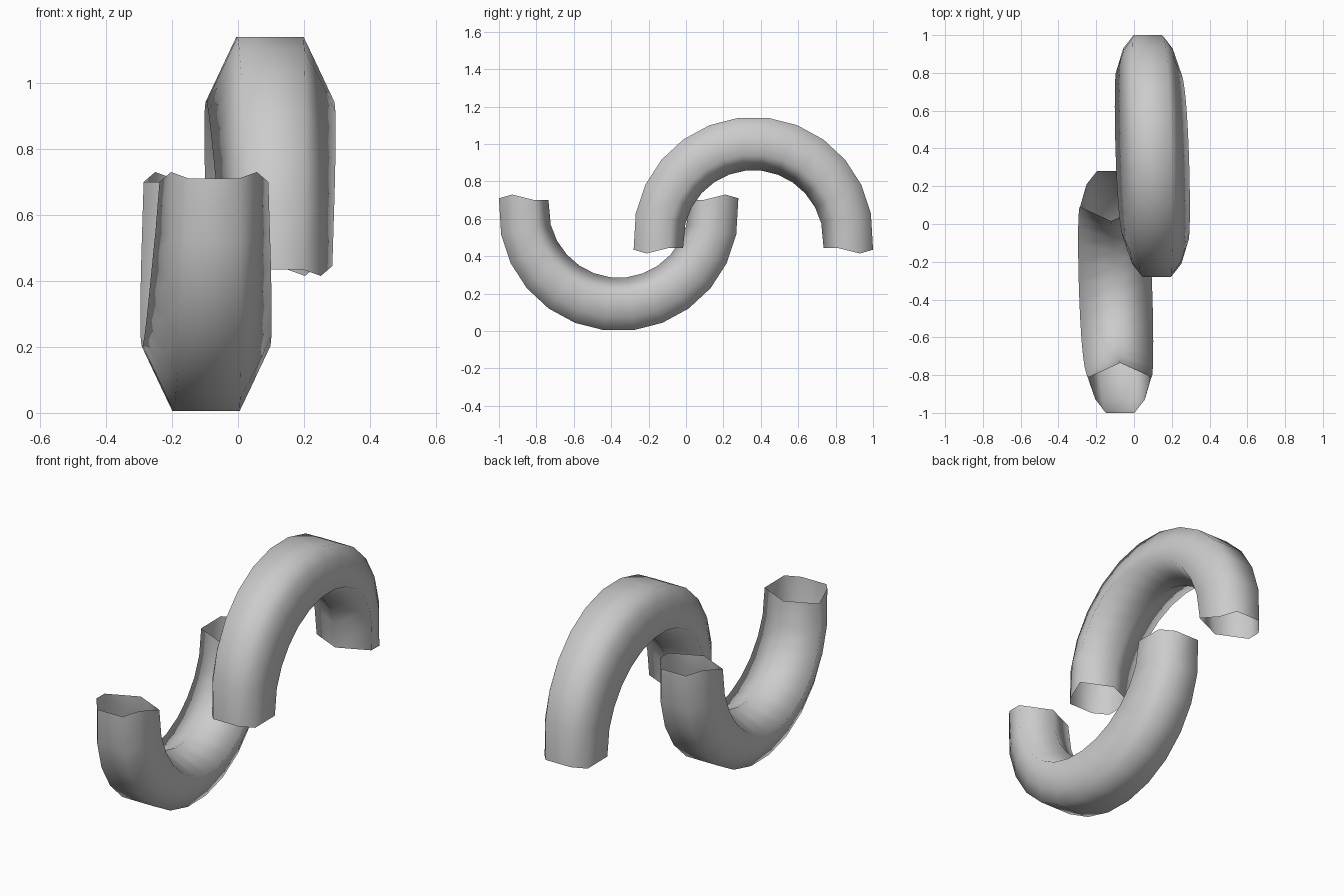
import bpy, bmesh, math

if "Cube" in bpy.data.objects:
    bpy.data.objects.remove(bpy.data.objects["Cube"])

STEPS = 13                        # segments along each half ring
RADIUS, CY, CZ = 0.641, -0.36, 0.641

# Cross-section as (side offset, depth from the outer face)
MID = [(0.10, 0.0), (0.133, 0.07), (0.194, 0.20), (0.0, 0.285)]
END = [(0.075, 0.0), (0.13, 0.07), (0.165, 0.19), (0.0, 0.265)]
RIM_Z = [0.71, 0.73, 0.70, 0.70]  # uneven height of the open rims


def section(t):
    """Right half plus mirrored left half: (x, depth, rim height)."""
    k = t * t
    half = [(a[0] + (b[0] - a[0]) * k, a[1] + (b[1] - a[1]) * k, z)
            for a, b, z in zip(MID, END, RIM_Z)]
    return half + [(-x, d, z) for x, d, z in reversed(half[:3])]


def half_ring(name, inverted):
    """Open tube swept around half a circle, optionally inverted through the centre."""
    bm = bmesh.new()
    rings = []
    for i in range(STEPS + 1):
        t = 2 * i / STEPS - 1
        ang = t * math.radians(93.0)
        drift = -0.097 - 0.024 * t
        ring = []
        for x, depth, rim in section(t):
            r = RADIUS - depth
            y = CY + r * math.sin(ang)
            z = CZ - r * math.cos(ang)
            if i in (0, STEPS):
                z = rim
            else:
                z = max(z, 0.0)
            p = (x + drift, y, z)
            if inverted:
                p = (-p[0], -p[1], 1.145 - p[2])
            ring.append(bm.verts.new(p))
        rings.append(ring)
    n = len(rings[0])
    for a, b in zip(rings, rings[1:]):
        for j in range(n):
            k = (j + 1) % n
            f = (a[j], a[k], b[k], b[j])
            bm.faces.new(f if inverted else f[::-1])
    # Make the tube walls face outward
    bmesh.ops.recalc_face_normals(bm, faces=bm.faces)
    mesh = bpy.data.meshes.new(name)
    bm.to_mesh(mesh)
    bm.free()
    for p in mesh.polygons:
        p.use_smooth = True
    obj = bpy.data.objects.new(name, mesh)
    bpy.context.collection.objects.link(obj)
    return obj


# Two interlocking half rings
half_ring("lower_half_ring", False)
half_ring("upper_half_ring", True)
